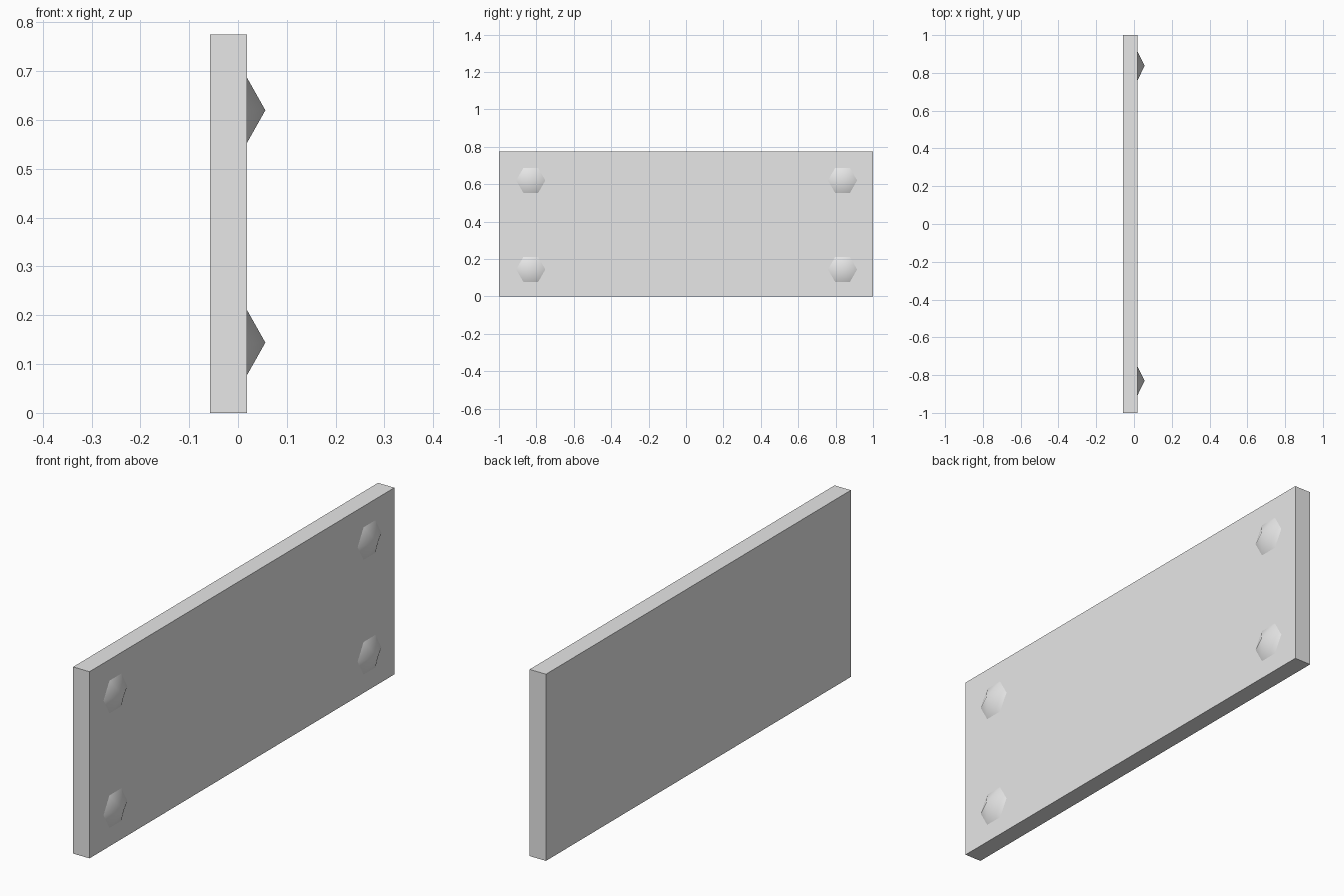
import bpy
import math

cube = bpy.data.objects.get("Cube")
if cube:
    bpy.data.objects.remove(cube, do_unlink=True)

grey = bpy.data.materials.new("light_grey")
grey.use_nodes = True
colour = (0.8, 0.8, 0.8, 1)
grey.diffuse_color = colour
grey.node_tree.nodes["Principled BSDF"].inputs["Base Color"].default_value = colour

LEFT, FACE, TIP = -0.057, 0.018, 0.056
HEIGHT = 0.775

# Flat rectangular panel
bpy.ops.mesh.primitive_cube_add(size=1, location=((LEFT + FACE) / 2, 0, HEIGHT / 2))
panel = bpy.context.object
panel.name = "panel"
panel.scale = (FACE - LEFT, 2, HEIGHT)
bpy.ops.object.transform_apply(location=False, rotation=False, scale=True)
panel.data.materials.append(grey)


# Smooth six-sided stud pointing out of the panel, with a corner towards +y
def add_stud(name, y, z):
    bpy.ops.mesh.primitive_cone_add(
        vertices=6, radius1=0.078, radius2=0, depth=TIP - FACE,
        end_fill_type='NOTHING', location=((FACE + TIP) / 2, y, z),
        rotation=(0, math.pi / 2, 0))
    stud = bpy.context.object
    stud.name = name
    stud.data.materials.append(grey)
    bpy.ops.object.shade_smooth()


# One stud near each corner
for end, y in (("front", -0.83), ("back", 0.837)):
    for level, z in (("lower", 0.144), ("upper", 0.62)):
        add_stud(f"{end}_{level}_stud", y, z)
